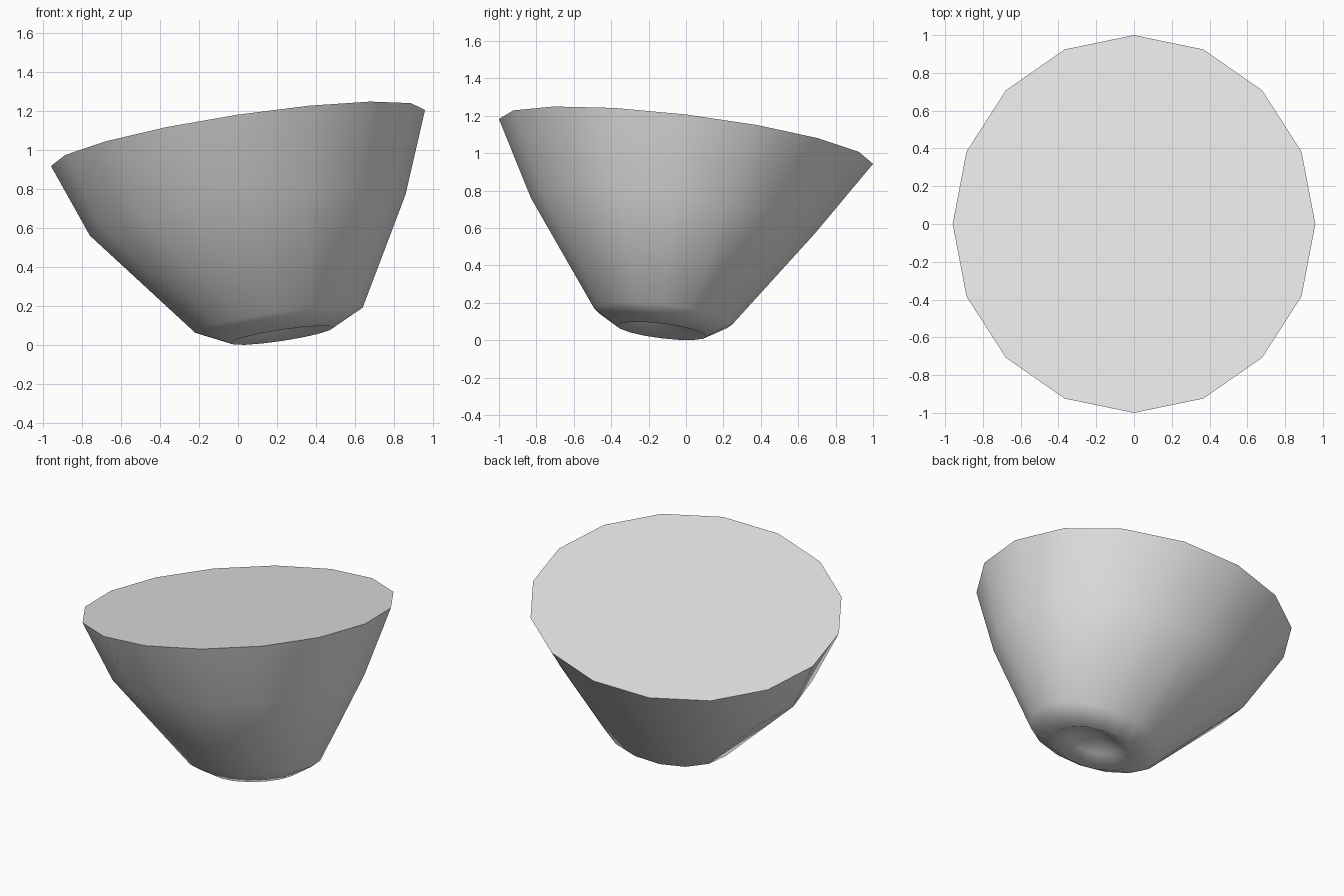
import bpy, bmesh, math

cube = bpy.data.objects.get("Cube")
if cube:
    bpy.data.objects.remove(cube, do_unlink=True)

SIDES = 16

# One plain grey for the whole pot
grey = bpy.data.materials.new("light grey")
grey.use_nodes = True
grey.diffuse_color = (0.8, 0.8, 0.8, 1)
grey.node_tree.nodes["Principled BSDF"].inputs["Base Color"].default_value = (0.8, 0.8, 0.8, 1)


def add_ring(bm, cx, cy, cz, rx, ry, slope_x, slope_y):
    """Oval ring of vertices lying in a tilted plane."""
    ring = []
    for i in range(SIDES):
        a = math.tau * i / SIDES
        dx, dy = rx * math.cos(a), ry * math.sin(a)
        ring.append(bm.verts.new((cx + dx, cy + dy, cz + slope_x * dx + slope_y * dy)))
    return ring


# Leaning cross-sections from the rim down to the hollow under the foot
sections = [
    (0.00, 0.00, 1.063, 0.96, 1.00, 0.15, -0.12),     # rim
    (0.05, -0.07, 0.667, 0.81, 0.76, 0.13, -0.125),   # middle of wall
    (0.21, -0.12, 0.128, 0.43, 0.37, 0.15, -0.11),    # bottom of wall
    (0.225, -0.13, 0.05, 0.265, 0.24, 0.15, -0.12),   # foot
    (0.215, -0.125, 0.10, 0.15, 0.14, 0.15, -0.12),   # hollow
]

bm = bmesh.new()
rings = [add_ring(bm, *s) for s in sections]

# Walls
for upper, lower in zip(rings, rings[1:]):
    for i in range(SIDES):
        j = (i + 1) % SIDES
        bm.faces.new((upper[i], lower[i], lower[j], upper[j]))

# Flat top and the pointed end of the hollow
bm.faces.new(rings[0])
tip = bm.verts.new((0.205, -0.12, 0.15))
for i in range(SIDES):
    bm.faces.new((rings[-1][(i + 1) % SIDES], rings[-1][i], tip))
bmesh.ops.recalc_face_normals(bm, faces=bm.faces)

mesh = bpy.data.meshes.new("tapered_pot")
bm.to_mesh(mesh)
bm.free()
mesh.materials.append(grey)
pot = bpy.data.objects.new("tapered_pot", mesh)
bpy.context.collection.objects.link(pot)

# Smooth sides, sharp rim
bpy.ops.object.select_all(action="DESELECT")
pot.select_set(True)
bpy.context.view_layer.objects.active = pot
bpy.ops.object.shade_smooth_by_angle(angle=math.radians(85))
